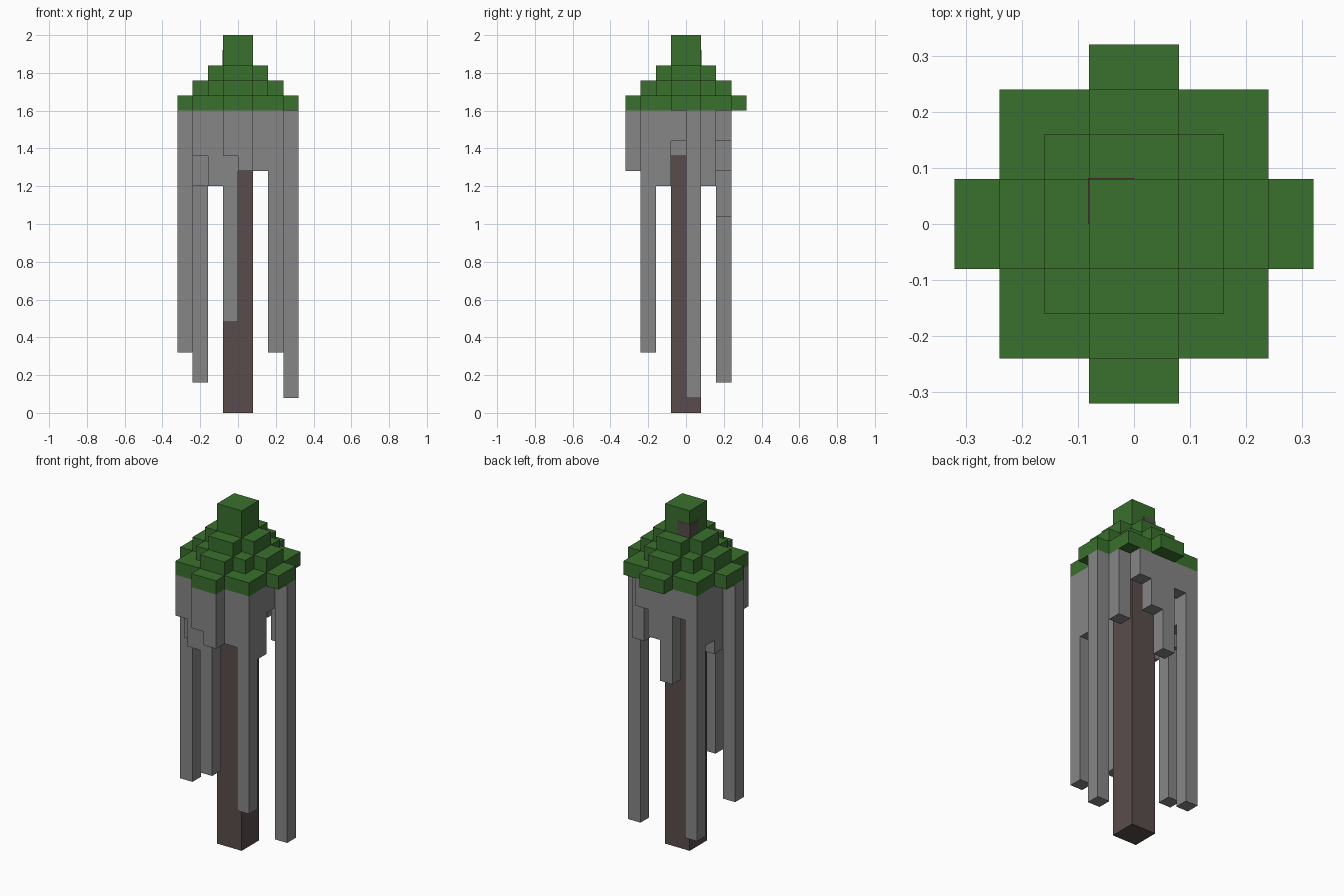
import bpy
import bmesh
from mathutils import Matrix

U = 0.08  # size of one block

cube = bpy.data.objects.get("Cube")
if cube:
    bpy.data.objects.remove(cube, do_unlink=True)


def material(name, rgb):
    m = bpy.data.materials.new(name)
    m.use_nodes = True
    colour = (*rgb, 1)
    m.diffuse_color = colour
    m.node_tree.nodes["Principled BSDF"].inputs["Base Color"].default_value = colour
    return m


green = material("leaf green", (0.042, 0.162, 0.026))
grey = material("hanging grey", (0.238, 0.238, 0.238))
brown = material("bark brown", (0.1, 0.073, 0.072))


def blocks(name, mat, boxes):
    """One object made of boxes given as block-unit (low corner, high corner)."""
    bm = bmesh.new()
    for lo, hi in boxes:
        size = [(b - a) * U for a, b in zip(lo, hi)]
        mid = [(a + b) / 2 * U for a, b in zip(lo, hi)]
        bmesh.ops.create_cube(bm, size=1, matrix=Matrix.Translation(mid) @ Matrix.Diagonal((*size, 1)))
    mesh = bpy.data.meshes.new(name)
    bm.to_mesh(mesh)
    bm.free()
    mesh.materials.append(mat)
    obj = bpy.data.objects.new(name, mesh)
    bpy.context.collection.objects.link(obj)
    return obj


# Trunk, with the bark block showing near the tip
blocks("trunk", brown, [((-1, -1, 0), (1, 1, 22))])
blocks("bark_patch", brown, [((-1.02, 0, 23), (0, 1.02, 24))])

# Canopy: each tier is a square with a cross one block longer
BASE = 20
for tier, reach in enumerate((4, 3, 2)):
    z, s = BASE + tier, reach - 1
    blocks(f"canopy_tier_{tier + 1}", green, [
        ((-s, -s, z), (s, s, z + 1)),
        ((-reach, -1, z), (-s, 1, z + 1)),
        ((s, -1, z), (reach, 1, z + 1)),
        ((-1, -reach, z), (1, -s, z + 1)),
        ((-1, s, z), (1, reach, z + 1)),
    ])
blocks("canopy_tip", green, [((-1, -1, 23), (1, 1, 25))])

# Hanging strands: x, y, lower end
sides = {
    "front": [(-3, -3, 17), (-2, -3, 15), (-1, -4, 17), (-1, -3, 6),
              (0, -4, 16), (1, -3, 16), (2, -3, 4)],
    "left": [(2, -2, 15), (2, -1, 18), (1, -1, 17), (3, 0, 1), (2, 1, 15)],
    "back": [(1, 2, 18), (0, 2, 16), (-1, 2, 13), (-2, 2, 18), (-3, 2, 2)],
    "right": [(-3, 1, 16), (-3, 0, 15), (-4, -1, 4), (-3, -2, 15)],
}
for side, strands in sides.items():
    blocks(f"{side}_strands", grey,
           [((x, y, low), (x + 1, y + 1, BASE)) for x, y, low in strands])
